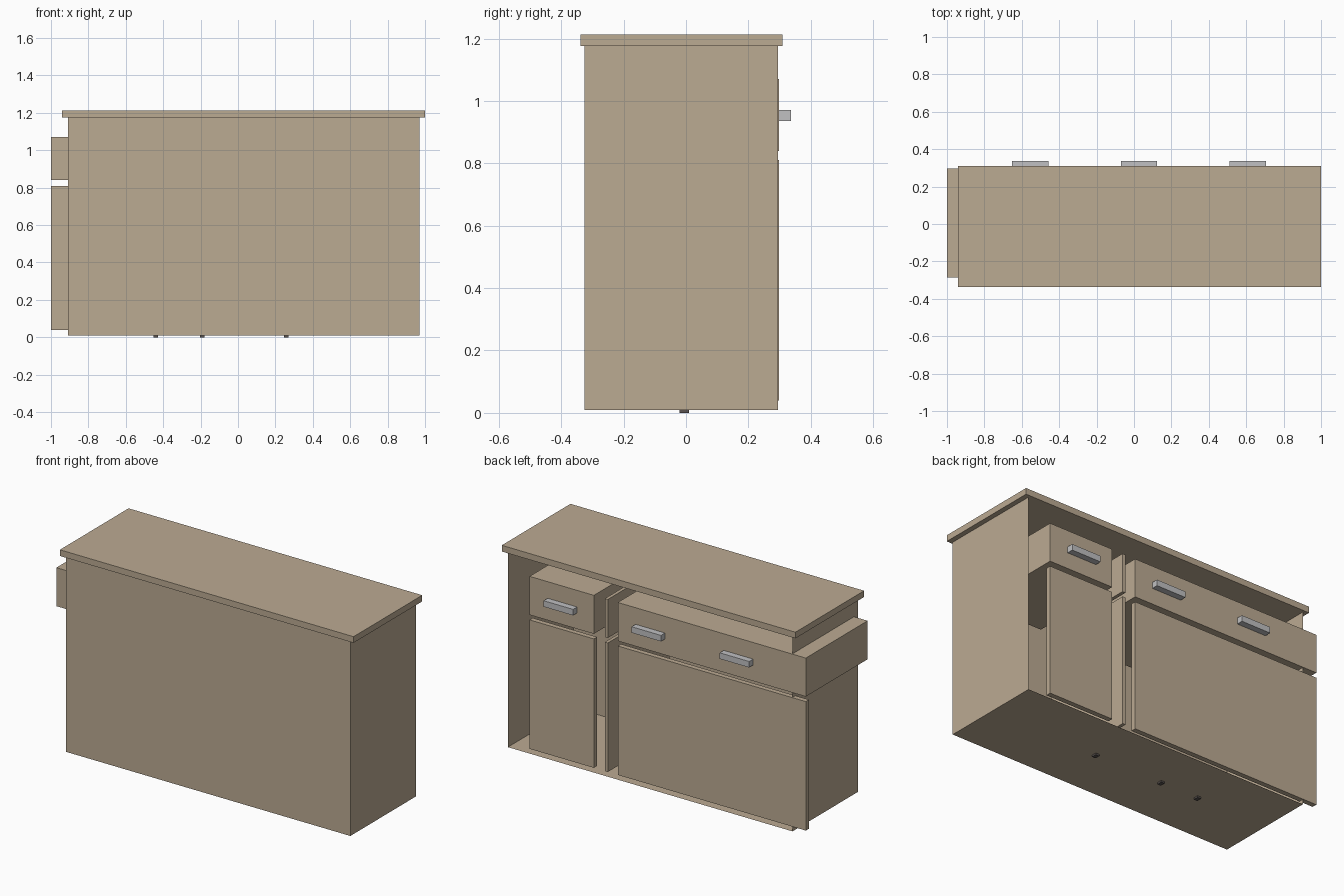
import bpy, bmesh

old = bpy.data.objects.get("Cube")
if old:
    bpy.data.objects.remove(old, do_unlink=True)


def material(name, rgb):
    m = bpy.data.materials.new(name)
    m.use_nodes = True
    m.diffuse_color = (*rgb, 1)
    bsdf = next(n for n in m.node_tree.nodes if n.type == 'BSDF_PRINCIPLED')
    bsdf.inputs["Base Color"].default_value = (*rgb, 1)
    return m


tan = material("tan_wood", (0.50, 0.405, 0.29))
grey = material("grey_metal", (0.53, 0.53, 0.54))
dark = material("dark_rubber", (0.10, 0.085, 0.08))


def box(name, x, y, z, mat, open_face=False):
    """Box from axis ranges; open_face leaves the +y side open."""
    bm = bmesh.new()
    bmesh.ops.create_cube(bm, size=1)
    for v in bm.verts:
        v.co = [r[0] if c < 0 else r[1] for c, r in zip(v.co, (x, y, z))]
    bm.normal_update()
    if open_face:
        faces = [f for f in bm.faces if f.normal.y > 0.5]
        bmesh.ops.delete(bm, geom=faces, context='FACES')
    me = bpy.data.meshes.new(name)
    bm.to_mesh(me)
    bm.free()
    me.materials.append(mat)
    ob = bpy.data.objects.new(name, me)
    bpy.context.collection.objects.link(ob)
    return ob


# Carcass shell and overhanging worktop
box("carcass", (-0.91, 0.97), (-0.325, 0.295), (0.01, 1.176), tan, True)
box("worktop", (-0.94, 1.0), (-0.338, 0.31), (1.176, 1.213), tan)

# Drawer row and door row share the same columns
DEPTH = (-0.285, 0.298)
columns = {"narrow": (0.40, 0.825), "middle": (0.308, 0.328), "wide": (-1.0, 0.242)}
for label, x in columns.items():
    box(label + "_drawer", x, DEPTH, (0.84, 1.07), tan)
    # The middle strip is a deep divider, the others are thin doors
    back = DEPTH[0] if label == "middle" else 0.268
    box(label + "_door", x, (back, DEPTH[1]), (0.04, 0.81), tan)

# Drawer handles
for i, x in enumerate((-0.555, 0.027, 0.608)):
    box(f"handle_{i + 1}", (x - 0.097, x + 0.097), (0.298, 0.336), (0.935, 0.971), grey)

# Small feet below the floor
for i, x in enumerate((-0.44, -0.19, 0.258)):
    box(f"foot_{i + 1}", (x - 0.012, x + 0.012), (-0.021, 0.01), (0.0, 0.01), dark)
